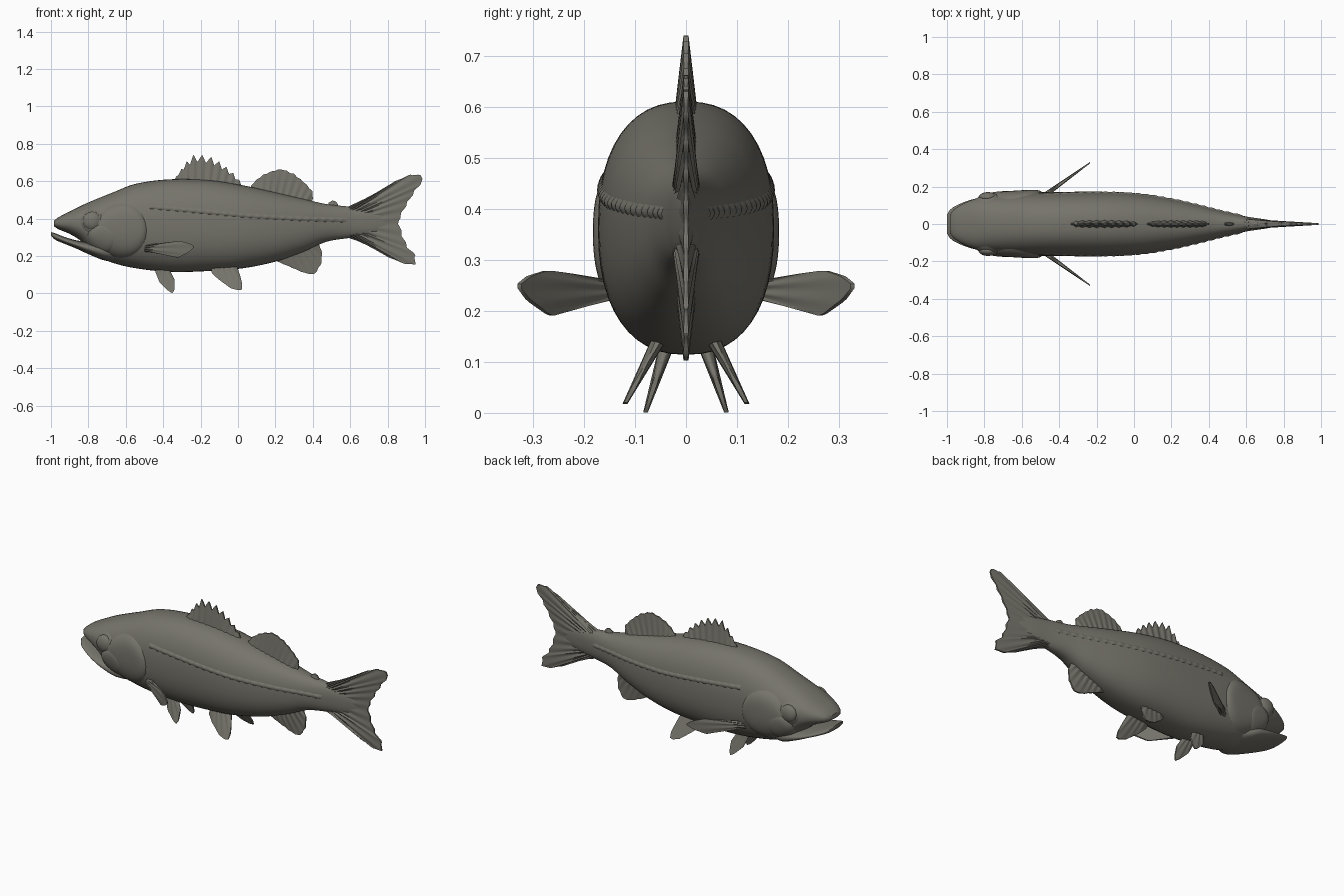
import bpy, bmesh, math

if "Cube" in bpy.data.objects:
    bpy.data.objects.remove(bpy.data.objects["Cube"])

mat = bpy.data.materials.new("olive grey")
mat.diffuse_color = (0.18, 0.174, 0.146, 1)
mat.use_nodes = True
mat.node_tree.nodes["Principled BSDF"].inputs["Base Color"].default_value = mat.diffuse_color


def finish(name, bm, mirror=False, angle=50):
    bmesh.ops.recalc_face_normals(bm, faces=bm.faces)
    me = bpy.data.meshes.new(name)
    bm.to_mesh(me)
    bm.free()
    me.materials.append(mat)
    me.shade_smooth()
    me.set_sharp_from_angle(angle=math.radians(angle))
    ob = bpy.data.objects.new(name, me)
    bpy.context.collection.objects.link(ob)
    if mirror:
        m = ob.modifiers.new("mirror", 'MIRROR')
        m.use_axis = (False, True, False)
        m.use_mirror_merge = False
    return ob


def curve_at(table, x):
    """Smooth interpolation of rows (x, a, b, c...)."""
    n = len(table)
    x = min(max(x, table[0][0]), table[-1][0])
    i = 0
    while i < n - 2 and table[i + 1][0] < x:
        i += 1
    p, q = table[i], table[i + 1]
    h = q[0] - p[0]
    t = (x - p[0]) / h

    def slope(k, c):
        a, b = table[max(k - 1, 0)], table[min(k + 1, n - 1)]
        return (b[c] - a[c]) / (b[0] - a[0])
    return [(2*t**3 - 3*t*t + 1) * p[c] + (t**3 - 2*t*t + t) * h * slope(i, c)
            + (3*t*t - 2*t**3) * q[c] + (t**3 - t*t) * h * slope(i + 1, c)
            for c in range(1, len(p))]


# profile rows: x, top z, bottom z, half width
BODY = [(-.985, .388, .36, .05), (-.96, .407, .343, .08), (-.9, .438, .318, .115),
        (-.84, .468, .28, .138), (-.78, .495, .215, .15), (-.68, .535, .167, .16),
        (-.55, .585, .135, .168), (-.36, .61, .115, .172), (-.15, .605, .12, .172),
        (.03, .577, .135, .162), (.2, .54, .17, .135), (.35, .505, .222, .1),
        (.47, .478, .275, .068), (.6, .463, .297, .04), (.7, .45, .31, .025),
        (.8, .42, .34, .007)]
JAW = [(-1, .328, .308, .05), (-.98, .322, .288, .08), (-.93, .303, .266, .108),
       (-.87, .285, .242, .13), (-.8, .275, .21, .142), (-.72, .27, .178, .14),
       (-.64, .26, .165, .1)]
POWER = 2.35


def loft(name, table, steps, sides=48):
    bm = bmesh.new()
    rings = []
    for s in range(steps + 1):
        x = table[0][0] + (table[-1][0] - table[0][0]) * s / steps
        top, bot, w = curve_at(table, x)
        ring = []
        for k in range(sides):
            a = 2 * math.pi * k / sides
            c, d = math.cos(a), math.sin(a)
            y = math.copysign(abs(c) ** (2 / POWER), c) * w
            z = math.copysign(abs(d) ** (2 / POWER), d) * (top - bot) / 2
            ring.append(bm.verts.new((x, y, z + (top + bot) / 2)))
        rings.append(ring)
    for a, b in zip(rings, rings[1:]):
        for k in range(sides):
            bm.faces.new((a[k], a[k - 1], b[k - 1], b[k]))
    bm.faces.new(rings[0])
    bm.faces.new(rings[-1])
    return finish(name, bm)


def skin_y(x, z):
    """Half width of the body surface at a side-view point."""
    top, bot, w = curve_at(BODY, x)
    d = min(abs(z - (top + bot) / 2) / ((top - bot) / 2), 1)
    return w * (1 - d ** POWER) ** (1 / POWER)


def patch(name, nu, nv, place, lift):
    """Raised plate laid on the body side, mirrored to the other side."""
    bm = bmesh.new()
    g = []
    for i in range(nu + 1):
        row = []
        for j in range(nv + 1):
            u, v = i / nu, j / nv
            x, z = place(u, v)
            row.append(bm.verts.new((x, skin_y(x, z) + lift(u, v), z)))
        g.append(row)
    for i in range(nu):
        for j in range(nv):
            bm.faces.new((g[i][j], g[i+1][j], g[i+1][j+1], g[i][j+1]))
    bmesh.ops.remove_doubles(bm, verts=bm.verts, dist=1e-5)
    return finish(name, bm, True)


def along(pts, u):
    """Point at fraction u of a polyline's length."""
    seg = [math.dist(a, b) for a, b in zip(pts, pts[1:])]
    d = u * sum(seg)
    for (a, b), s in zip(zip(pts, pts[1:]), seg):
        if d <= s + 1e-9:
            t = d / s
            return a[0] + (b[0] - a[0]) * t, a[1] + (b[1] - a[1]) * t
        d -= s
    return pts[-1]


def fin(name, root, tip, thick, rays, notch=0.0, shear=None, rows=8):
    """Ribbed plate ruled from the root line to the tip line."""
    bm = bmesh.new()
    cols = rays * 6
    sheets = ([], [])
    for i in range(cols + 1):
        u = i / cols
        a, b = along(root, u), along(tip, u)
        ray = abs((u * rays) % 1 - .5) * 2        # 1 on a ray, 0 between rays
        for side, sheet in zip((1, -1), sheets):
            row = []
            for j in range(rows + 1):
                v = j / rows
                k = v * (1 - notch * (1 - ray))
                x, z = a[0] + (b[0] - a[0]) * k, a[1] + (b[1] - a[1]) * k
                t = (thick * (1 - v) + .005 * v) * (.7 + .3 * ray)
                t *= .4 + .6 * min(1, 8 * u, 8 * (1 - u))
                y = side * t + (shear(x, z) if shear else 0)
                row.append(bm.verts.new((x, y, z)))
            sheet.append(row)
    for s in sheets:
        for i in range(cols):
            for j in range(rows):
                bm.faces.new((s[i][j], s[i+1][j], s[i+1][j+1], s[i][j+1]))
    rim = ([(i, 0) for i in range(cols)] + [(cols, j) for j in range(rows)]
           + [(i, rows) for i in range(cols, 0, -1)] + [(0, j) for j in range(rows, 0, -1)])
    f, k = sheets
    for (i, j), (m, n) in zip(rim, rim[1:] + rim[:1]):
        bm.faces.new((f[i][j], f[m][n], k[m][n], k[i][j]))
    return finish(name, bm, shear is not None)


# body and lower jaw
loft("body", BODY, 90)
loft("lower_jaw", JAW, 24)


# gill covers, cheeks and lateral line
def oval(cx, cz, rx, rz):
    return lambda u, v: (cx + rx * v * math.cos(2 * math.pi * u),
                         cz + rz * v * math.sin(2 * math.pi * u))


patch("gill_covers", 40, 14, oval(-.625, .335, .14, .15), lambda u, v: .019 * (1 - v**8) - .004)
patch("cheeks", 32, 12, oval(-.725, .29, .085, .09), lambda u, v: .022 * (1 - v**6) - .004)
LINE = [(-.47, .465), (-.2, .44), (.07, .415), (.33, .4), (.58, .392)]


def line_place(u, v):
    x, z = along(LINE, u)
    return x, z + (v - .5) * .03


patch("lateral_line", 120, 6, line_place,
      lambda u, v: (.007 + .002 * math.sin(u * 150)) * math.sin(math.pi * v) - .002)

# eyes with raised sockets
bm = bmesh.new()
bmesh.ops.create_uvsphere(bm, u_segments=28, v_segments=16, radius=.05)
for v in bm.verts:
    v.co = (v.co.x - .78, v.co.y * .55 + .143, v.co.z + .387)
finish("eyes", bm, True)
patch("eye_sockets", 32, 10, oval(-.78, .387, .066, .066),
      lambda u, v: .011 * math.sin(math.pi * v) - .002)

# back fins
fin("spiny_back_fin", [(-.355, .58), (-.15, .58), (.03, .55)],
    [(-.33, .625), (-.28, .70), (-.235, .745), (-.19, .74), (-.14, .73), (-.09, .70),
     (-.04, .66), (.005, .61), (.035, .565)], .024, 10, .25)
fin("soft_back_fin", [(.06, .54), (.2, .515), (.39, .475)],
    [(.07, .575), (.1, .61), (.14, .638), (.19, .658), (.235, .667), (.3, .64),
     (.355, .595), (.4, .545), (.4, .505)], .022, 10, .04)
fin("small_back_fin", [(.48, .465), (.53, .46)],
    [(.485, .485), (.505, .497), (.525, .49), (.535, .475)], .012, 2)

# anal fin and tail
fin("anal_fin", [(.2, .2), (.32, .235), (.43, .28)],
    [(.2, .175), (.28, .14), (.36, .106), (.41, .1), (.445, .155), (.45, .22), (.435, .255)],
    .02, 8, .03)
fin("tail_fin", [(.58, .46), (.6, .38), (.58, .3)],
    [(.73, .53), (.84, .6), (.93, .64), (.97, .637), (1, .613), (.955, .555), (.91, .485),
     (.875, .42), (.862, .385), (.88, .315), (.91, .245), (.957, .2), (.95, .155),
     (.91, .15), (.81, .19), (.7, .26)], .028, 16, .035, rows=12)

# paired belly fins and side fins
fin("front_belly_fins", [(-.44, .14), (-.375, .14)],
    [(-.44, .11), (-.42, .06), (-.375, .015), (-.35, 0), (-.34, .02), (-.34, .075), (-.36, .115)],
    .016, 4, 0, lambda x, z: .035 + (.14 - z) * .32)
fin("rear_belly_fins", [(-.145, .145), (-.01, .155)],
    [(-.14, .11), (-.11, .08), (-.04, .028), (0, .017), (.02, .02), (.023, .05), (.01, .1)],
    .016, 5, 0, lambda x, z: .055 + (.14 - z) * .53)
fin("side_fins", [(-.5, .262), (-.5, .222)],
    [(-.44, .262), (-.39, .272), (-.31, .28), (-.26, .268), (-.23, .25), (-.26, .222),
     (-.32, .19), (-.39, .205), (-.44, .224)],
    .018, 5, 0, lambda x, z: .155 + (x + .475) * .72)
